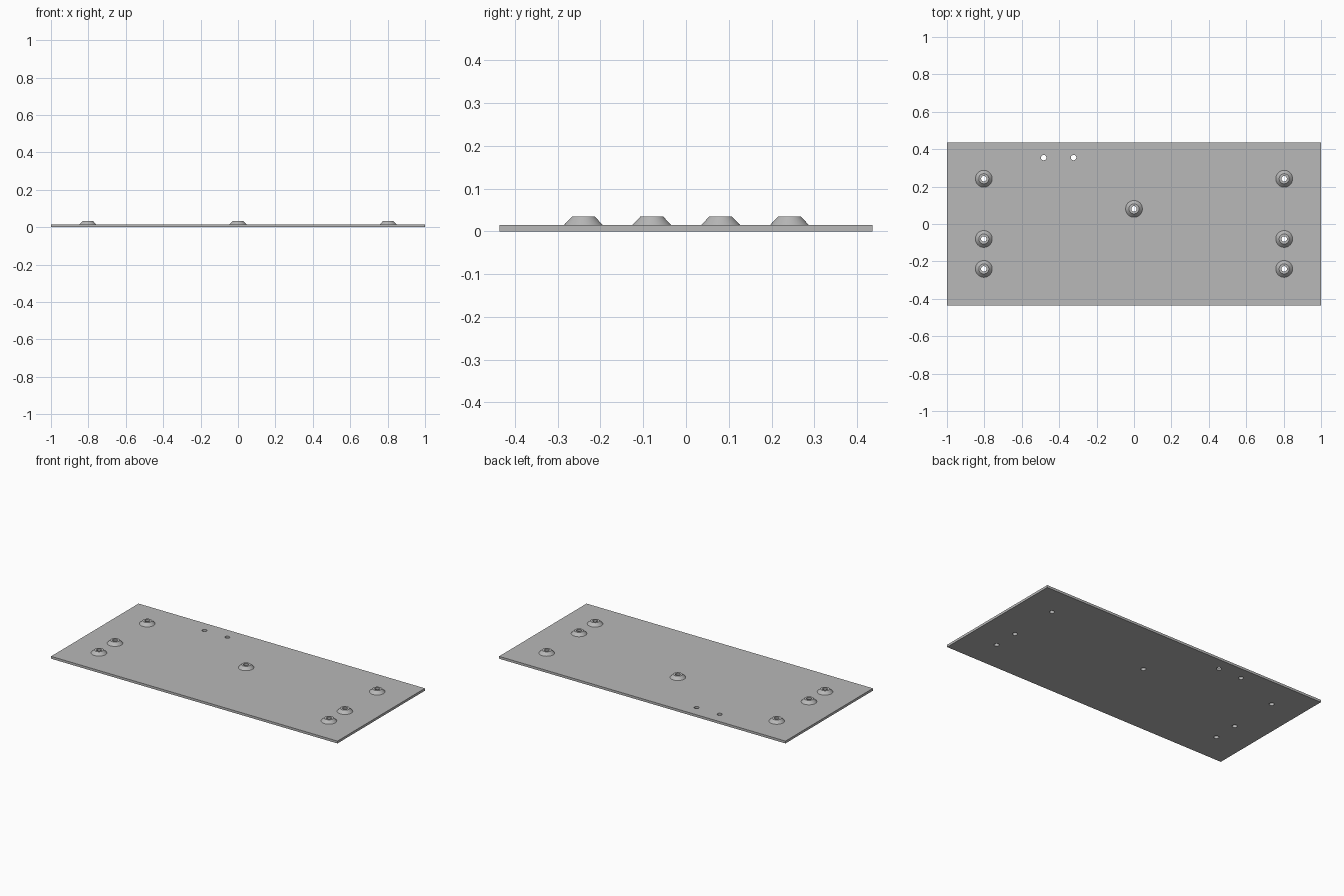
import bpy
import bmesh
import math

cube = bpy.data.objects.get("Cube")
if cube:
    bpy.data.objects.remove(cube, do_unlink=True)

PLATE_TOP = 0.015
BOSS_TOP = 0.034
HOLE = 0.0145
SEGMENTS = 40

grey = bpy.data.materials.new("plain grey")
grey.use_nodes = True
grey.diffuse_color = (0.48, 0.48, 0.48, 1)
grey.node_tree.nodes["Principled BSDF"].inputs["Base Color"].default_value = grey.diffuse_color


def make_object(name, bm):
    bmesh.ops.recalc_face_normals(bm, faces=bm.faces)
    mesh = bpy.data.meshes.new(name)
    bm.to_mesh(mesh)
    bm.free()
    mesh.materials.append(grey)
    obj = bpy.data.objects.new(name, mesh)
    bpy.context.collection.objects.link(obj)
    return obj


def lathe(bm, profile, x, y):
    """Revolve a (radius, height) profile around a vertical axis."""
    rings = []
    for i in range(SEGMENTS):
        a = math.tau * i / SEGMENTS
        rings.append([bm.verts.new((x + r * math.cos(a), y + r * math.sin(a), z))
                      for r, z in profile])
    for i, ring in enumerate(rings):
        following = rings[(i + 1) % SEGMENTS]
        for j in range(len(profile) - 1):
            bm.faces.new((ring[j], following[j], following[j + 1], ring[j + 1]))
    return rings


# Positions of the raised bosses and the plain holes
boss_spots = [(side * 0.803, y) for side in (-1, 1) for y in (-0.24, -0.08, 0.242)]
boss_spots.append((0, 0.081))
plain_holes = [(-0.483, 0.355), (-0.323, 0.355)]

# Flat base plate
bm = bmesh.new()
bmesh.ops.create_cube(bm, size=1)
bmesh.ops.scale(bm, vec=(2, 0.872, PLATE_TOP), verts=bm.verts)
bmesh.ops.translate(bm, vec=(0, 0, PLATE_TOP / 2), verts=bm.verts)
plate = make_object("base_plate", bm)

# Through holes under the bosses and along the back edge
bm = bmesh.new()
for x, y in boss_spots + plain_holes:
    rings = lathe(bm, [(HOLE, -0.05), (HOLE, 0.1)], x, y)
    for end in (0, 1):
        bm.faces.new([ring[end] for ring in rings])
cutter = make_object("hole_cutter", bm)
cutter.hide_render = True

cut = plate.modifiers.new("holes", "BOOLEAN")
cut.operation = "DIFFERENCE"
cut.solver = "EXACT"
cut.object = cutter
bpy.context.view_layer.objects.active = plate
bpy.ops.object.modifier_apply(modifier=cut.name)
bpy.data.objects.remove(cutter, do_unlink=True)

# Conical bosses with open centres
boss_profile = [(0.045, PLATE_TOP), (0.027, BOSS_TOP), (HOLE, BOSS_TOP), (HOLE, PLATE_TOP)]
parts = [plate]
for number, (x, y) in enumerate(boss_spots, 1):
    bm = bmesh.new()
    lathe(bm, boss_profile, x, y)
    parts.append(make_object(f"boss_{number}", bm))

# Smooth round walls, sharp edges
bpy.ops.object.select_all(action="DESELECT")
for part in parts:
    part.select_set(True)
bpy.ops.object.shade_smooth_by_angle(angle=math.radians(30))
